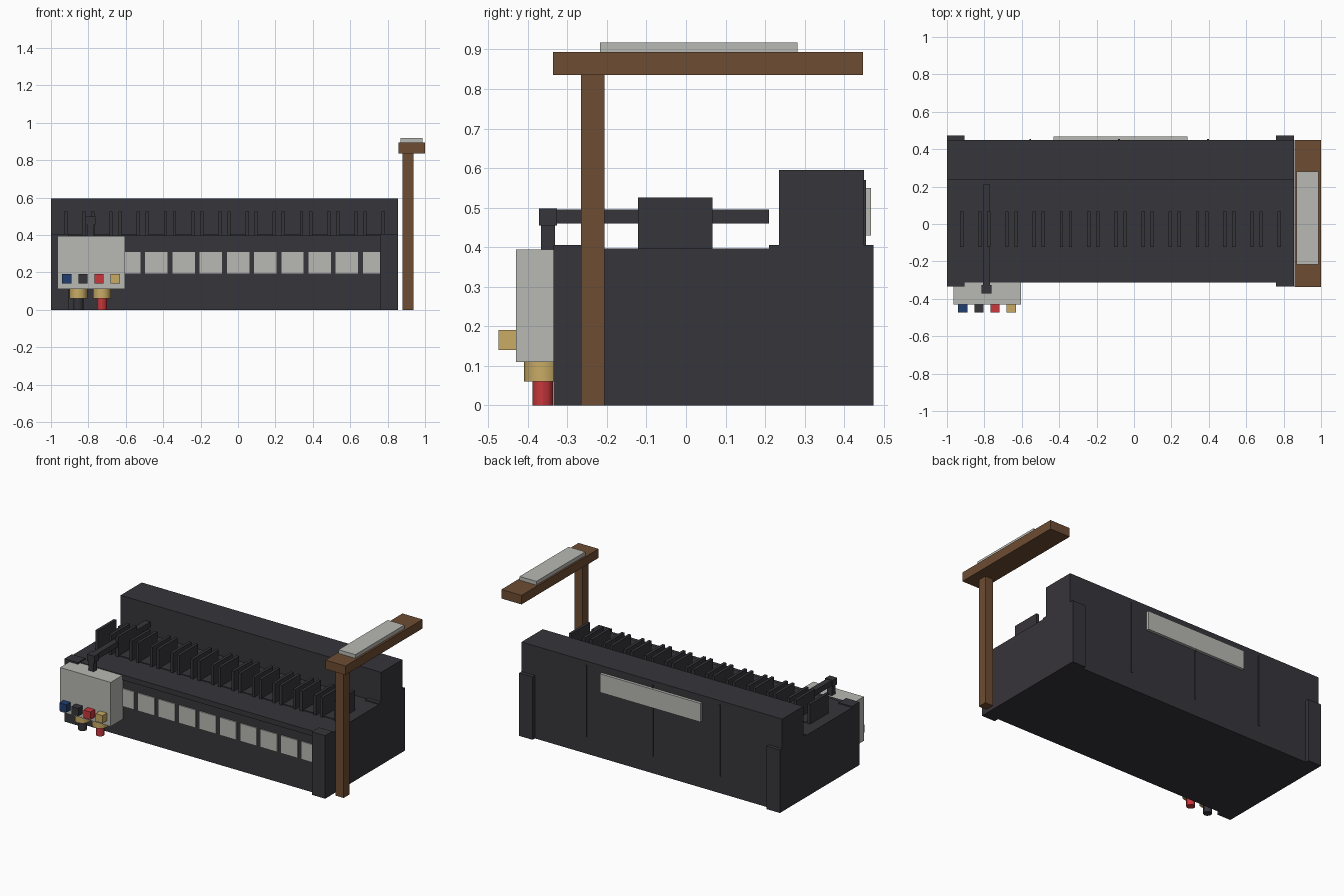
import bpy

cube = bpy.data.objects.get("Cube")
if cube:
    bpy.data.objects.remove(cube, do_unlink=True)


def material(name, rgb):
    m = bpy.data.materials.new(name)
    m.use_nodes = True
    m.diffuse_color = (*rgb, 1)
    m.node_tree.nodes["Principled BSDF"].inputs["Base Color"].default_value = (*rgb, 1)
    return m


CHARCOAL = material("charcoal", (0.037, 0.035, 0.043))
GREY = material("light grey", (0.48, 0.48, 0.455))
WOOD = material("brown wood", (0.155, 0.074, 0.033))
BRASS = material("brass", (0.58, 0.41, 0.13))
RED = material("red", (0.58, 0.038, 0.045))
BLUE = material("blue", (0.015, 0.048, 0.16))


def box(name, x, y, z, mat):
    """Box from (low, high) ranges on each axis."""
    bpy.ops.mesh.primitive_cube_add(size=1, location=[sum(r) / 2 for r in (x, y, z)])
    ob = bpy.context.object
    ob.name = name
    for v in ob.data.vertices:
        for i, r in enumerate((x, y, z)):
            v.co[i] *= r[1] - r[0]
    ob.data.materials.append(mat)
    return ob


def pipe(name, x, y, z, radius, mat):
    """Upright cylinder with flat-ended caps."""
    bpy.ops.mesh.primitive_cylinder_add(vertices=12, radius=radius, depth=z[1] - z[0],
                                        location=(x, y, sum(z) / 2))
    ob = bpy.context.object
    ob.name = name
    ob.data.materials.append(mat)
    bpy.ops.object.shade_smooth_by_angle()


# Main housing with the raised rear bank
profile = [(-0.305, 0), (0.45, 0), (0.45, 0.595), (0.235, 0.595), (0.235, 0.397), (-0.305, 0.397)]
verts = [(x, y, z) for x in (-1, 0.855) for y, z in profile]
n = len(profile)
faces = [list(range(n))[::-1], list(range(n, 2 * n))]
faces += [[i, (i + 1) % n, (i + 1) % n + n, i + n] for i in range(n)]
mesh = bpy.data.meshes.new("housing")
mesh.from_pydata(verts, [], faces)
mesh.materials.append(CHARCOAL)
housing = bpy.data.objects.new("housing", mesh)
bpy.context.collection.objects.link(housing)

# Front lip under the deck
box("deck_lip", (-0.95, 0.8), (-0.312, -0.29), (0.365, 0.398), CHARCOAL)

# Corner posts
for side, x in (("right", (-1, -0.905)), ("left", (0.76, 0.855))):
    box(f"front_{side}_corner", x, (-0.335, -0.26), (0, 0.405), CHARCOAL)
    box(f"back_{side}_corner", x, (0.21, 0.474), (0, 0.405), CHARCOAL)

# Row of bays: window on the front, pair of fins and a thin pad on the deck
for i in range(12):
    c = -0.0725 + (i - 5.5) * 0.1455
    box(f"window_{i + 1}", (max(c - 0.06, -0.96), min(c + 0.06, 0.81)),
        (-0.312, -0.304), (0.195, 0.31), GREY)
    box(f"bay_pad_{i + 1}", (c - 0.042, c + 0.042), (-0.11, 0.065), (0.395, 0.402), CHARCOAL)
    for side, s in (("right", -1), ("left", 1)):
        f = c + s * 0.0485
        box(f"fin_{side}_{i + 1}", (f - 0.009, f + 0.009), (-0.122, 0.067), (0.39, 0.525), CHARCOAL)

# Rear panel and ribs
box("back_panel", (-0.43, 0.285), (0.445, 0.468), (0.43, 0.55), GREY)
for i, x in enumerate((-0.555, -0.08, 0.395)):
    box(f"back_rib_{i + 1}", (x - 0.005, x + 0.005), (0.445, 0.455), (0.11, 0.57), CHARCOAL)

# Control box with its knobs
box("control_box", (-0.965, -0.605), (-0.43, -0.3), (0.11, 0.394), GREY)
for i, mat in enumerate((BLUE, CHARCOAL, RED, BRASS)):
    x = -0.915 + i * 0.086
    box(f"knob_{i + 1}", (x - 0.025, x + 0.025), (-0.474, -0.425), (0.14, 0.19), mat)

# Fittings and pipes under the control box
for i, (x, mat) in enumerate(((-0.853, CHARCOAL), (-0.727, RED))):
    pipe(f"fitting_{i + 1}", x, -0.362, (0.06, 0.112), 0.048, BRASS)
    pipe(f"pipe_{i + 1}", x, -0.362, (0, 0.062), 0.026, mat)

# Swing arm above the control box
box("arm_upright", (-0.806, -0.77), (-0.367, -0.331), (0.385, 0.46), CHARCOAL)
box("arm_joint", (-0.815, -0.762), (-0.372, -0.326), (0.455, 0.498), CHARCOAL)
box("arm_bar", (-0.808, -0.77), (-0.335, 0.21), (0.46, 0.495), CHARCOAL)

# Wooden stand with an overhead beam and panel
box("stand_post", (0.88, 0.937), (-0.265, -0.206), (0, 0.84), WOOD)
box("stand_beam", (0.857, 1.0), (-0.336, 0.448), (0.835, 0.893), WOOD)
box("stand_panel", (0.868, 0.987), (-0.217, 0.282), (0.89, 0.917), GREY)
